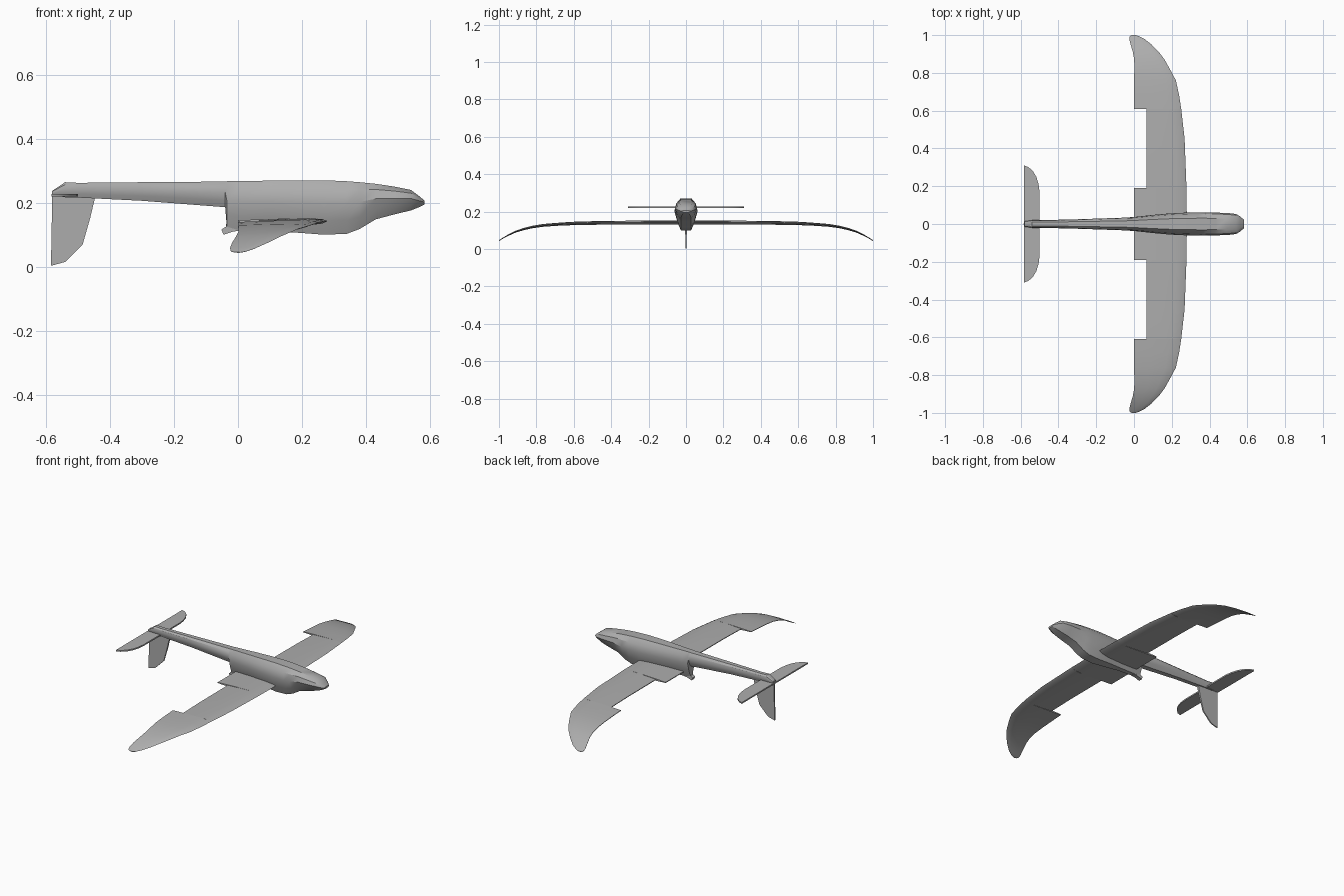
import bpy, bmesh, math

cube = bpy.data.objects.get("Cube")
if cube:
    bpy.data.objects.remove(cube)

grey = bpy.data.materials.new("foam_grey")
grey.use_nodes = True
grey.diffuse_color = (0.42, 0.42, 0.42, 1)
grey.node_tree.nodes["Principled BSDF"].inputs["Base Color"].default_value = grey.diffuse_color


def finish(name, bm, angle=30):
    bmesh.ops.recalc_face_normals(bm, faces=bm.faces)
    mesh = bpy.data.meshes.new(name)
    bm.to_mesh(mesh)
    bm.free()
    mesh.materials.append(grey)
    obj = bpy.data.objects.new(name, mesh)
    bpy.context.collection.objects.link(obj)
    bpy.ops.object.select_all(action='DESELECT')
    bpy.context.view_layer.objects.active = obj
    obj.select_set(True)
    bpy.ops.object.shade_smooth_by_angle(angle=math.radians(angle))
    return obj


def loft(name, rings, angle=30):
    """Skin a row of closed sections and cap both ends."""
    bm = bmesh.new()
    rows = [[bm.verts.new(p) for p in ring] for ring in rings]
    for a, b in zip(rows, rows[1:]):
        for i in range(len(a)):
            j = (i + 1) % len(a)
            bm.faces.new((a[i], a[j], b[j], b[i]))
    bm.faces.new(rows[0])
    bm.faces.new(rows[-1])
    return finish(name, bm, angle)


def plate(name, outline, half, to_point):
    """Extrude a flat outline to both sides of its plane."""
    return loft(name, [[to_point(u, v, s * half) for u, v in outline] for s in (-1, 1)])


def body_ring(x, bottom, top, width, keel):
    h = top - bottom
    side = [(width * .5, top), (width * .87, top - h * .16), (width, top - h * .42),
            ((width + keel) * .52, top - h * .74), (keel, bottom)]
    return [(x, y, z) for y, z in side] + [(x, -y, z) for y, z in reversed(side)]


# fuselage: x, bottom, top, half width, half width of the keel
loft("fuselage", [body_ring(*s) for s in [
    (-.58, .225, .237, .014, .012),
    (-.54, .217, .264, .02, .012),
    (-.50, .216, .262, .02, .012),
    (-.30, .206, .264, .025, .013),
    (-.04, .186, .266, .034, .016),
    (-.035, .125, .267, .035, .011),
    (0, .115, .267, .037, .012),
    (.10, .112, .269, .048, .015),
    (.19, .106, .27, .056, .024),
    (.27, .1, .27, .06, .028),
    (.34, .103, .267, .061, .028),
    (.38, .118, .264, .061, .028),
    (.43, .148, .259, .06, .028),
    (.49, .164, .25, .059, .028),
    (.54, .176, .24, .053, .024),
    (.565, .186, .221, .038, .018),
    (.583, .195, .206, .021, .01)]])

# tail hook under the rear of the pod
plate("rear_hook", [(-.035, .145), (-.038, .125), (-.052, .116), (-.045, .1),
                    (-.015, .11), (.01, .113), (.01, .145)],
      .011, lambda u, v, t: (u, t, v))


# wing: y, leading x, trailing x, height, thickness, mirrored about the middle
def wing_ring(y, lead, trail, z, thick):
    c = lead - trail
    upper = [(0, 0), (.06, .25), (.25, .4), (.6, .3), (1, .1)]
    lower = [(1, -.1), (.6, -.4), (.25, -.6), (.06, -.35)]
    return [(lead - c * f, y, z + thick * t) for f, t in upper + lower]


half_wing = [
    (.19, .278, 0, .143, .022), (.19, .278, .065, .143, .022),
    (.45, .268, .065, .142, .02), (.61, .25, .065, .138, .018),
    (.61, .25, 0, .138, .018), (.68, .239, 0, .134, .016),
    (.76, .222, 0, .128, .015), (.82, .19, .002, .119, .013),
    (.87, .162, .001, .107, .012), (.91, .132, -.006, .094, .01),
    (.95, .093, -.018, .075, .008), (.98, .055, -.025, .058, .006),
    (.995, .025, -.022, .048, .005), (1, .008, -.012, .045, .003)]
root = [(0, .28, 0, .143, .022)]
stations = [(-s[0],) + s[1:] for s in reversed(half_wing)] + root + half_wing
loft("wing", [wing_ring(*s) for s in stations])

# tailplane
tip = [(-.5, .17), (-.505, .21), (-.517, .25), (-.535, .28), (-.56, .302), (-.583, .31)]
plate("tailplane", [(x, -y) for x, y in reversed(tip)] + tip, .004,
      lambda u, v, t: (u, v, .223 + t))

# fin hanging below the tail, thinner toward its tip
fin = [(-.445, .222), (-.462, .15), (-.485, .07), (-.54, .015), (-.584, .003), (-.58, .222)]
plate("fin", fin, .006, lambda u, v, t: (u, t * (.5 + 2.2 * v), v))
